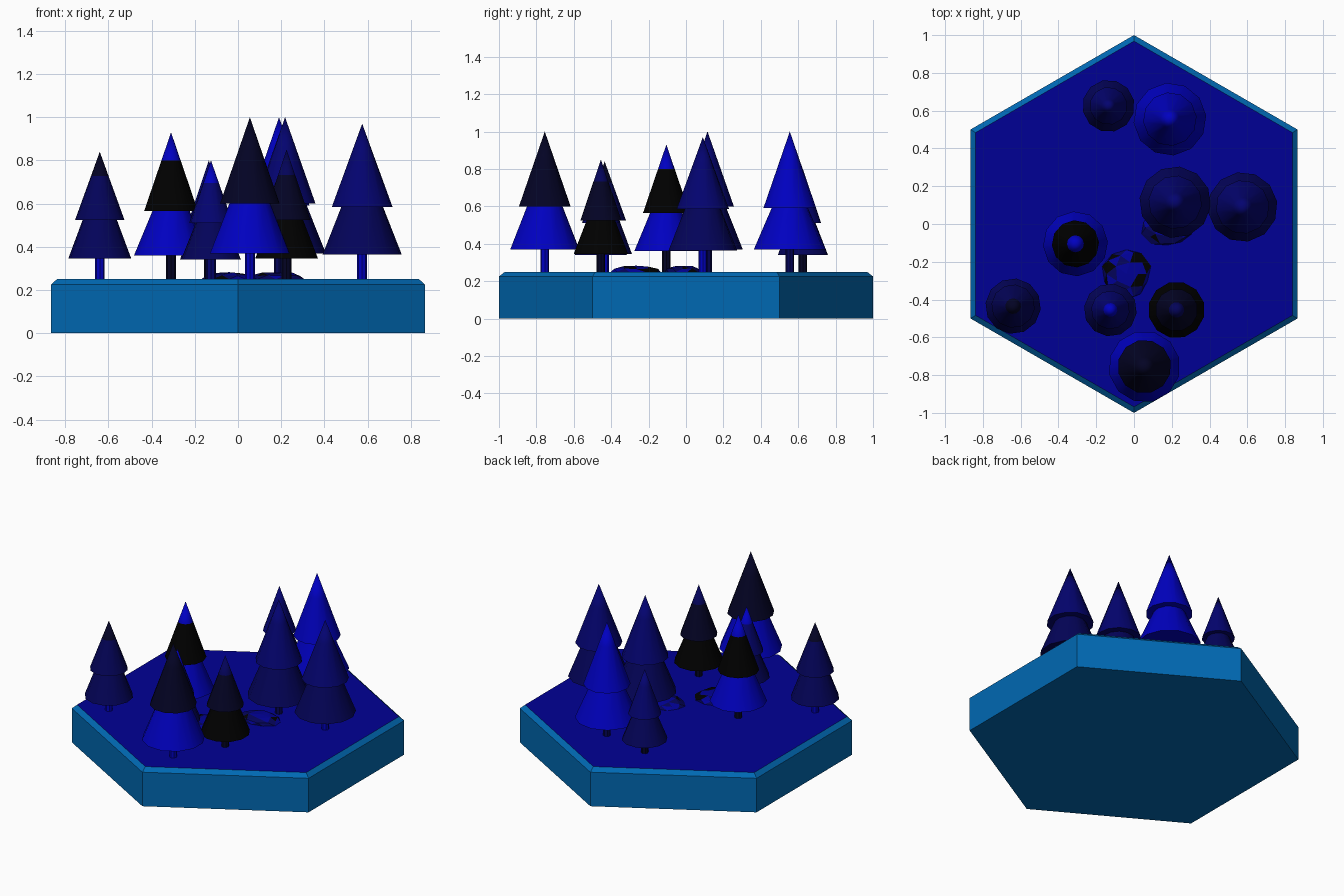
import bpy, bmesh, math, random
from mathutils import Vector

random.seed(4)
if "Cube" in bpy.data.objects:
    bpy.data.objects.remove(bpy.data.objects["Cube"], do_unlink=True)


def material(name, r, g, b):
    m = bpy.data.materials.new(name)
    m.use_nodes = True
    m.diffuse_color = (r, g, b, 1)
    node = next(n for n in m.node_tree.nodes if n.type == "BSDF_PRINCIPLED")
    node.inputs["Base Color"].default_value = (r, g, b, 1)
    return m


SIDE = material("side_blue", 0, .14, .45)
GROUND = material("ground_blue", 0, 0, .3)
BLUE = material("bright_blue", 0, 0, .53)
DEEP = material("deep_blue", .001, .001, .16)
NAVY = material("navy", .001, .001, .1)
INK = material("dark_ink", .001, .001, .018)
BLACK = material("black", 0, 0, 0)


def finish(bm, name, mats, smooth=True):
    bmesh.ops.recalc_face_normals(bm, faces=bm.faces)
    mesh = bpy.data.meshes.new(name)
    bm.to_mesh(mesh)
    bm.free()
    for m in mats:
        mesh.materials.append(m)
    ob = bpy.data.objects.new(name, mesh)
    bpy.context.collection.objects.link(ob)
    if smooth:
        bpy.ops.object.select_all(action="DESELECT")
        ob.select_set(True)
        bpy.context.view_layer.objects.active = ob
        bpy.ops.object.shade_smooth_by_angle(angle=math.radians(35))


def lathe(name, profile, x, y, sides, mats, bands=None, turn=0, smooth=True):
    """Stack rings of (radius, z); bands gives the material index per ring."""
    bm = bmesh.new()
    rings = []
    for r, z in profile:
        if r == 0:
            rings.append([bm.verts.new((x, y, z))])
            continue
        rings.append([])
        for i in range(sides):
            a = turn + math.tau * i / sides
            rings[-1].append(bm.verts.new((x + r * math.cos(a), y + r * math.sin(a), z)))
    for k, (low, high) in enumerate(zip(rings, rings[1:])):
        for i in range(sides):
            j = (i + 1) % sides
            corners = [low[i], low[j]] + ([high[0]] if len(high) == 1 else [high[j], high[i]])
            bm.faces.new(corners).material_index = bands[k] if bands else 0
    bm.faces.new(rings[0][::-1])
    if len(rings[-1]) > 1:
        bm.faces.new(rings[-1]).material_index = len(mats) - 1
    finish(bm, name, mats, smooth)


# Hexagonal base with a chamfered rim and coloured ground
lathe("hexagon_base", [(1, 0), (1, .225), (.968, .25)], 0, 0, 6,
      [SIDE, GROUND], turn=math.pi / 6, smooth=False)


def tree(n, x, y, apex, low, mid, r_low, r_mid, lower, upper, tip, trunk):
    """Two stacked cones on a trunk; the peak of the upper cone is its own band."""
    turn = random.uniform(0, 1)
    lathe(f"tree_{n}_trunk", [(.023, .24), (.023, low + .03)], x, y, 8, [trunk])
    lathe(f"tree_{n}_lower_boughs", [(r_low, low), (r_mid * .66, mid + .01)],
          x, y, 12, [lower], turn=turn)
    split = mid + (apex - mid) * .64
    lathe(f"tree_{n}_upper_boughs", [(r_mid, mid), (r_mid * .36, split), (0, apex)],
          x, y, 12, [upper, tip], [0, 1], turn=turn)


# Position, heights, radii and colours of each tree
TREES = [
    (-.135, .625, .80, .34, .51, .138, .10, NAVY, DEEP, DEEP, INK),
    (.19, .555, 1.0, .37, .59, .193, .142, BLUE, BLUE, BLUE, NAVY),
    (.218, .115, 1.0, .37, .60, .190, .142, NAVY, DEEP, DEEP, NAVY),
    (.575, .09, .97, .365, .585, .185, .142, NAVY, DEEP, DEEP, BLUE),
    (-.31, -.105, .93, .36, .565, .172, .125, BLUE, BLACK, BLUE, INK),
    (-.64, -.435, .84, .345, .525, .147, .115, NAVY, NAVY, INK, BLUE),
    (-.125, -.455, .80, .34, .51, .140, .102, NAVY, DEEP, BLUE, DEEP),
    (.225, -.455, .85, .345, .525, .150, .113, BLACK, INK, NAVY, INK),
    (.055, -.755, 1.0, .37, .60, .190, .142, BLUE, INK, INK, BLUE),
]
for n, spec in enumerate(TREES, 1):
    tree(n, *spec)


# Low mottled rocks half sunk in the ground
def rock(name, x, y, rx, ry, weights):
    bm = bmesh.new()
    bmesh.ops.create_icosphere(bm, subdivisions=2, radius=1)
    for v in bm.verts:
        v.co *= random.uniform(.9, 1.08)
        v.co = Vector((x + v.co.x * rx, y + v.co.y * ry, .25 + v.co.z * .034))
    for f in bm.faces:
        c = f.calc_center_median()
        inner = math.hypot((c.x - x) / rx, (c.y - y) / ry) < .5
        f.material_index = 0 if inner else random.choices(range(3), weights)[0]
    finish(bm, name, [GROUND, NAVY, BLACK], smooth=False)


rock("front_rock", -.04, -.265, .128, .13, (2, 3, 3))
rock("middle_rock", .175, -.02, .135, .10, (3, 5, 1))
